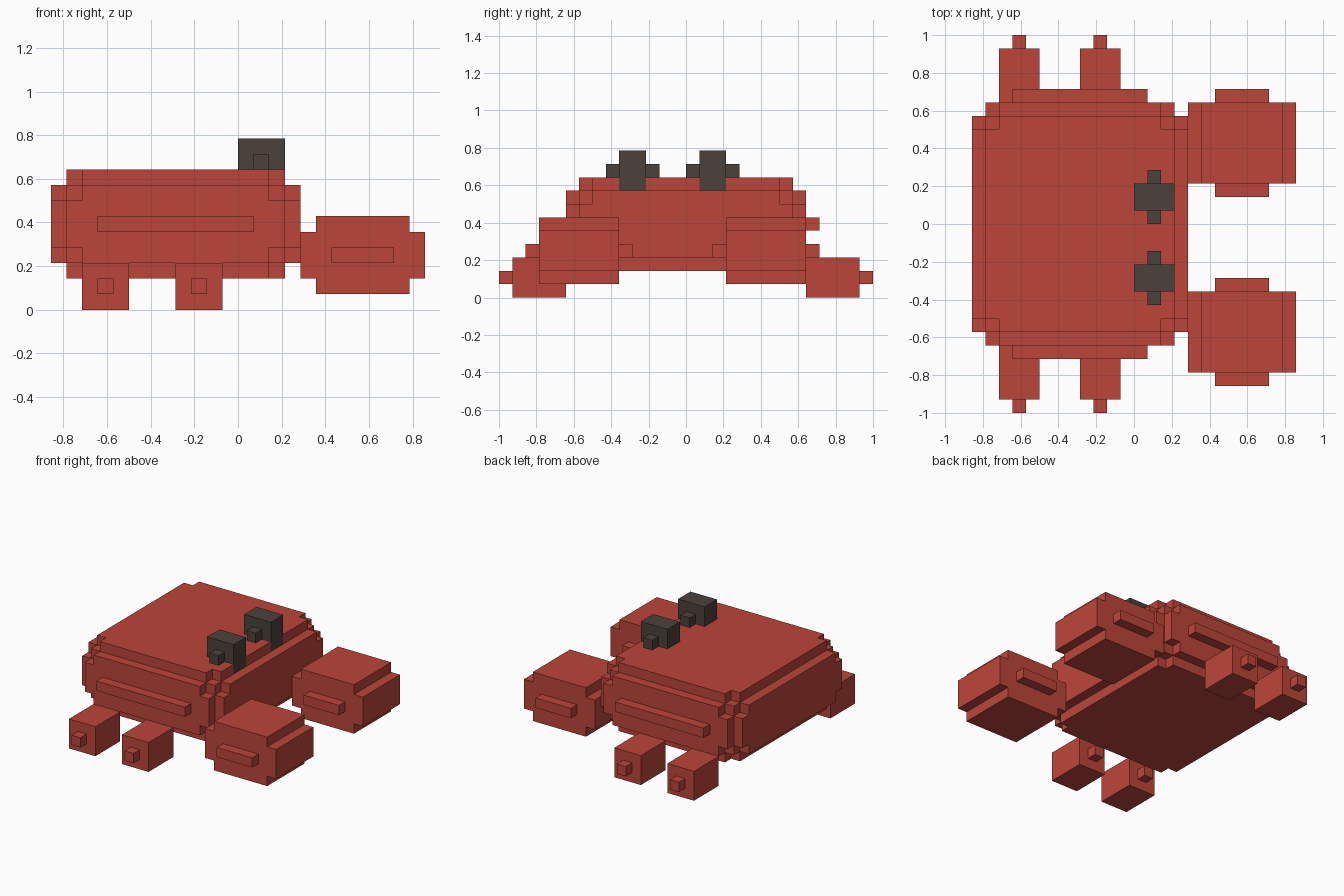
import bpy
import bmesh
from itertools import product

U = 1 / 14  # size of one block

if "Cube" in bpy.data.objects:
    bpy.data.objects.remove(bpy.data.objects["Cube"], do_unlink=True)


def material(name, rgb):
    mat = bpy.data.materials.new(name)
    mat.use_nodes = True
    mat.diffuse_color = (*rgb, 1)
    mat.node_tree.nodes["Principled BSDF"].inputs["Base Color"].default_value = (*rgb, 1)
    return mat


red = material("shell red", (0.503, 0.06, 0.042))
dark = material("eye dark brown", (0.07, 0.054, 0.044))


def cells(x, y, z):
    """Unit cells filling the given ranges."""
    return set(product(range(*x), range(*y), range(*z)))


def block_part(name, filled, mat):
    """Outer skin of a set of unit cells, merged into large flat faces."""
    bm = bmesh.new()
    verts = {}
    for cell in filled:
        for axis, side in product(range(3), (0, 1)):
            neighbour = list(cell)
            neighbour[axis] += 2 * side - 1
            if tuple(neighbour) in filled:
                continue
            corners = []
            for a, b in ((0, 0), (1, 0), (1, 1), (0, 1)):
                p = list(cell)
                p[axis] += side
                p[(axis + 1) % 3] += a
                p[(axis + 2) % 3] += b
                p = tuple(p)
                if p not in verts:
                    verts[p] = bm.verts.new([c * U for c in p])
                corners.append(verts[p])
            bm.faces.new(corners if side else corners[::-1])
    bmesh.ops.dissolve_limit(bm, angle_limit=0.01, verts=bm.verts, edges=bm.edges)
    mesh = bpy.data.meshes.new(name)
    bm.to_mesh(mesh)
    bm.free()
    mesh.materials.append(mat)
    obj = bpy.data.objects.new(name, mesh)
    bpy.context.collection.objects.link(obj)


# Body: a core with a corner-notched layer on each of its six sides
body = (cells((-12, 4), (-8, 8), (4, 7)) | cells((-12, 4), (-7, 7), (3, 8))
        | cells((-11, 3), (-9, 9), (4, 7)) | cells((-10, 2), (-9, 9), (3, 8))
        | cells((-11, 3), (-7, 7), (2, 9)) | cells((-10, 2), (-8, 8), (2, 9))
        | cells((-11, 3), (-8, 8), (3, 8)))

# Eyes, sunk one block into the shell, with a stud on each side
for side, y in (("left", 1), ("right", -5)):
    eye = cells((0, 3), (y, y + 2), (8, 11))
    body -= eye
    block_part(f"{side}_eye", eye, dark)
    block_part(f"{side}_eye_stud", cells((1, 2), (y - 1, y + 3), (9, 10)), dark)

block_part("body", body, red)
block_part("body_side_ridge", cells((-9, 1), (-10, 10), (5, 6)), red)

# Claws
for side, y in (("left", 3), ("right", -11)):
    span = (y, y + 6)
    block_part(f"{side}_claw", cells((4, 12), span, (2, 5)) | cells((5, 11), span, (1, 6)), red)
    block_part(f"{side}_claw_ridge", cells((6, 10), (y - 1, y + 7), (3, 4)), red)

# Legs with a small stud at both ends
for (place, x), (side, y) in product((("rear", -10), ("fore", -4)), (("left", 9), ("right", -13))):
    block_part(f"{place}_{side}_leg", cells((x, x + 3), (y, y + 4), (0, 3)), red)
    block_part(f"{place}_{side}_leg_stud", cells((x + 1, x + 2), (y - 1, y + 5), (1, 2)), red)
